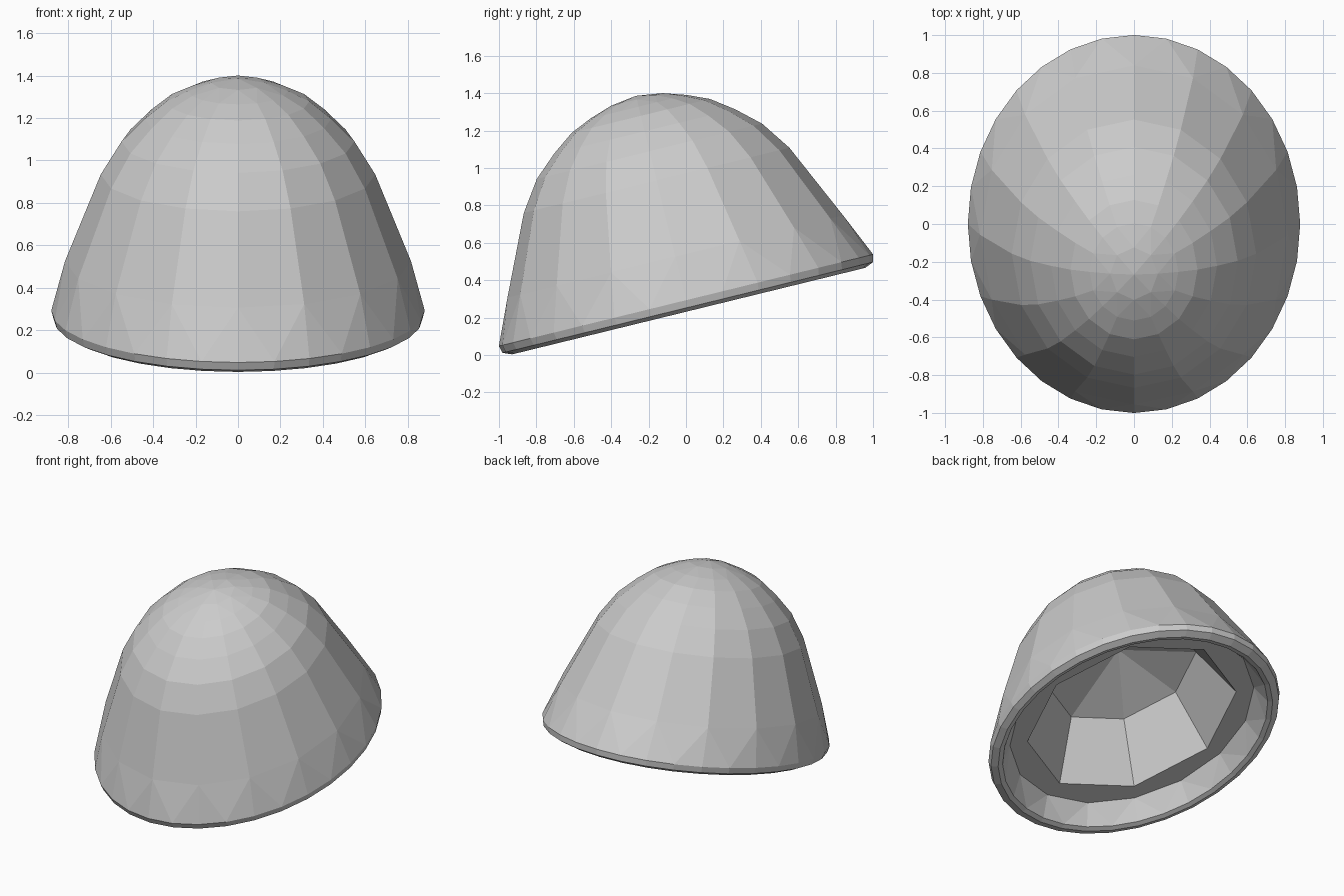
import bpy, bmesh, math
from mathutils import Matrix

if "Cube" in bpy.data.objects:
    bpy.data.objects.remove(bpy.data.objects["Cube"])

# Plain grey for the whole shell
grey = bpy.data.materials.new("plain_grey")
grey.use_nodes = True
GREY = (0.6, 0.6, 0.6, 1)
grey.diffuse_color = GREY
grey.node_tree.nodes["Principled BSDF"].inputs["Base Color"].default_value = GREY

# The base plane rises towards the back
TILT = Matrix.Translation((0, 0, 0.293)) @ Matrix.Rotation(math.atan2(0.49, 2.0), 4, 'X')


def ring(bm, sides, half_width, half_length, height):
    return [bm.verts.new((half_width * math.cos(math.tau * i / sides),
                          half_length * math.sin(math.tau * i / sides), height))
            for i in range(sides)]


def stitch(bm, a, b):
    """Join two rings: quads for equal counts, triangles otherwise."""
    na, nb = len(a), len(b)
    if na == nb:
        for i in range(na):
            bm.faces.new((a[i], a[(i + 1) % na], b[(i + 1) % na], b[i]))
        return
    i = j = 0
    while i < na or j < nb:
        if j >= nb or (i < na and (i + 0.5) / na <= (j + 0.5) / nb):
            bm.faces.new((a[i % na], a[(i + 1) % na], b[j % nb]))
            i += 1
        else:
            bm.faces.new((a[i % na], b[(j + 1) % nb], b[j % nb]))
            j += 1


def cap(bm, loop, height):
    """Close a ring with a fan to a centre point."""
    pole = bm.verts.new((0, 0, height))
    for i in range(len(loop)):
        bm.faces.new((loop[i], loop[(i + 1) % len(loop)], pole))


def shell(name, rings, start, end):
    bm = bmesh.new()
    loops = [ring(bm, *r) for r in rings]
    for a, b in zip(loops, loops[1:]):
        stitch(bm, a, b)
    cap(bm, loops[0], start)
    cap(bm, loops[-1], end)
    bmesh.ops.recalc_face_normals(bm, faces=bm.faces)
    bm.transform(TILT)
    mesh = bpy.data.meshes.new(name)
    bm.to_mesh(mesh)
    bm.free()
    mesh.materials.append(grey)
    obj = bpy.data.objects.new(name, mesh)
    bpy.context.collection.objects.link(obj)


# Rings as (sides, half width, half length, height), from the crown over the
# dome, round the rim and up into the hollow
dome = [(sides, 0.885 * r, r, h) for sides, r, h in
        ((8, 0.143, 1.105), (16, 0.265, 1.065), (16, 0.38, 1.015),
         (16, 0.497, 0.93), (16, 0.62, 0.82), (16, 0.731, 0.66))]
wall = [(16, 0.815, 0.924, 0.24)]
rim = [(32, 0.88, 1.03, 0.0), (32, 0.87, 1.02, -0.04),
       (32, 0.83, 0.972, -0.06), (32, 0.80, 0.94, -0.05)]
ledge = [(16, 0.735, 0.865, 0.09)]
hollow = [(8, 0.63, 0.74, 0.09), (8, 0.445, 0.523, 0.49)]
shell("hollow_dome", dome + wall + rim + ledge + hollow, start=1.125, end=0.66)
